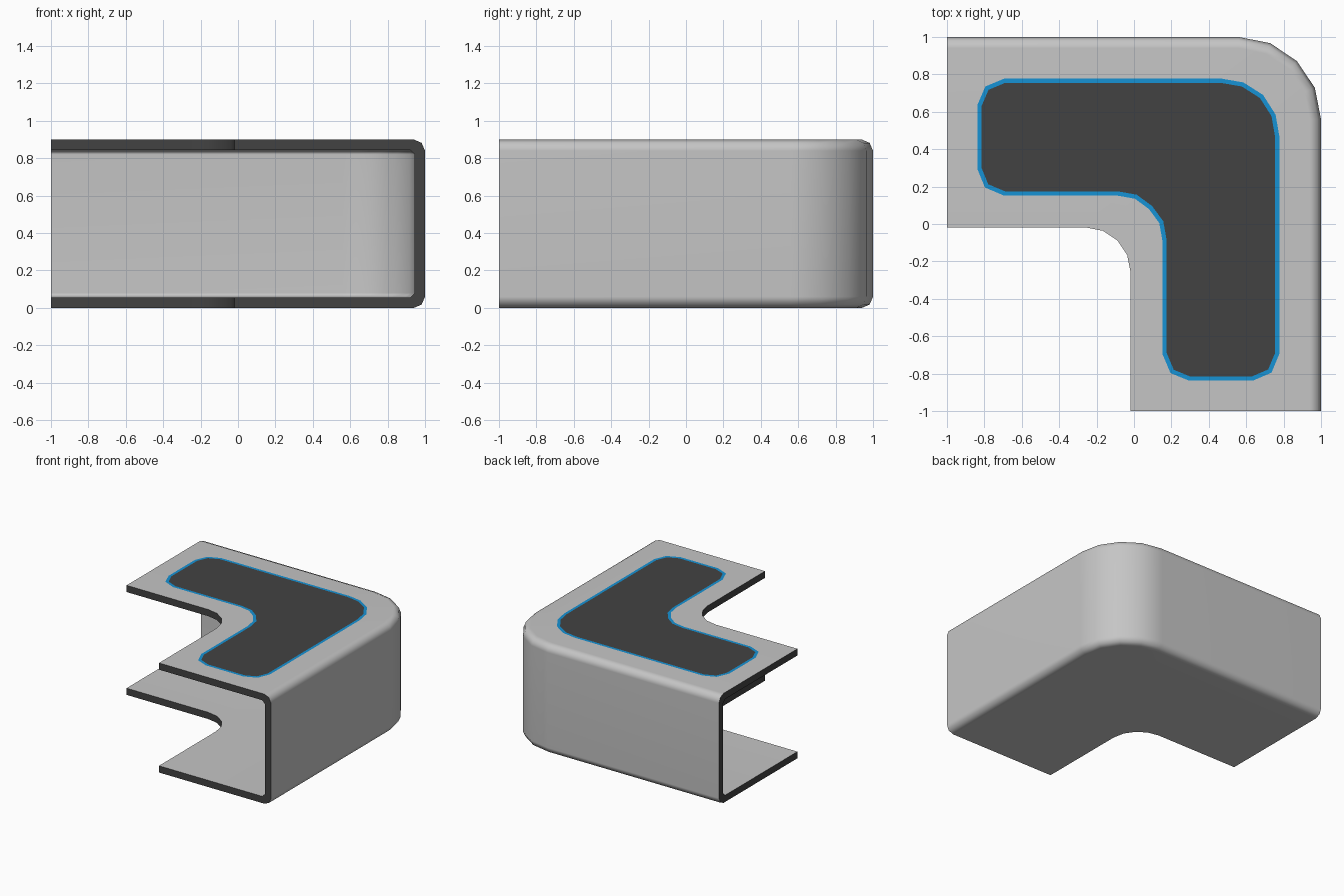
import bpy, bmesh, math

if "Cube" in bpy.data.objects:
    bpy.data.objects.remove(bpy.data.objects["Cube"])


def material(name, r, g, b):
    m = bpy.data.materials.new(name)
    m.diffuse_color = (r, g, b, 1)
    m.use_nodes = True
    m.node_tree.nodes["Principled BSDF"].inputs["Base Color"].default_value = m.diffuse_color
    return m


GREY = material("light grey", 0.56, 0.56, 0.56)
DARK = material("dark grey", 0.055, 0.055, 0.055)
BLUE = material("bright blue", 0.008, 0.29, 0.66)


def make_object(name, bm, mats):
    mesh = bpy.data.meshes.new(name)
    bm.to_mesh(mesh)
    bm.free()
    for m in mats:
        mesh.materials.append(m)
    ob = bpy.data.objects.new(name, mesh)
    bpy.context.collection.objects.link(ob)
    return ob


# C-shaped channel: profile of (inset from outer wall, height)
LIP, T, H = 1.018, 0.055, 0.9
lower = [(0, 0.06), (0.018, 0.018), (0.06, 0), (LIP, 0),
         (LIP, T), (0.08, T), (T, 0.08)]
upper = [(d, H - z) for d, z in reversed(lower)]
profile = lower + upper


def bend_path(d):
    """Plan path around the corner, inset by d from the outer wall."""
    r = max(0.24, 0.44 - d)
    e = 1 - d
    c = e - r
    arc = [(c + r * math.sin(i * math.pi / 8), c + r * math.cos(i * math.pi / 8))
           for i in range(5)]
    return [(-1, e)] + arc + [(e, -1)]


bm = bmesh.new()
rows = [[bm.verts.new((x, y, z)) for x, y in bend_path(d)] for d, z in profile]
n = len(rows)
for i in range(n):
    a, b = rows[i], rows[(i + 1) % n]
    is_lip = profile[i][0] == LIP and profile[(i + 1) % n][0] == LIP
    for j in range(len(a) - 1):
        f = bm.faces.new((a[j], a[j + 1], b[j + 1], b[j]))
        f.material_index = 1 if is_lip else 0
# dark cut ends
for j in (0, -1):
    bm.faces.new([row[j] for row in rows]).material_index = 1
bmesh.ops.recalc_face_normals(bm, faces=bm.faces)
channel = make_object("corner_channel", bm, [GREY, DARK])

bpy.context.view_layer.objects.active = channel
channel.select_set(True)
bpy.ops.object.shade_smooth_by_angle(angle=math.radians(50))
wn = channel.modifiers.new("weighted normals", 'WEIGHTED_NORMAL')
wn.keep_sharp = True

# Top panel: half outline mirrored across the diagonal, inset for the blue rim
half = [(0.69, 0.69), (0.585, 0.757), (0.47, 0.777), (-0.695, 0.777),
        (-0.795, 0.735), (-0.838, 0.635), (-0.838, 0.295), (-0.797, 0.195),
        (-0.695, 0.152), (-0.09, 0.152), (0.005, 0.135), (0.08, 0.08)]
outline = half + [(y, x) for x, y in reversed(half[1:-1])]
bm = bmesh.new()
panel = bm.faces.new([bm.verts.new((x, y, H + 0.002)) for x, y in outline])
bm.normal_update()
if panel.normal.z < 0:
    panel.normal_flip()
rim = bmesh.ops.inset_region(bm, faces=[panel], thickness=0.023,
                             use_even_offset=True, use_boundary=True)
for f in rim["faces"]:
    f.material_index = 1
make_object("top_panel", bm, [DARK, BLUE])
